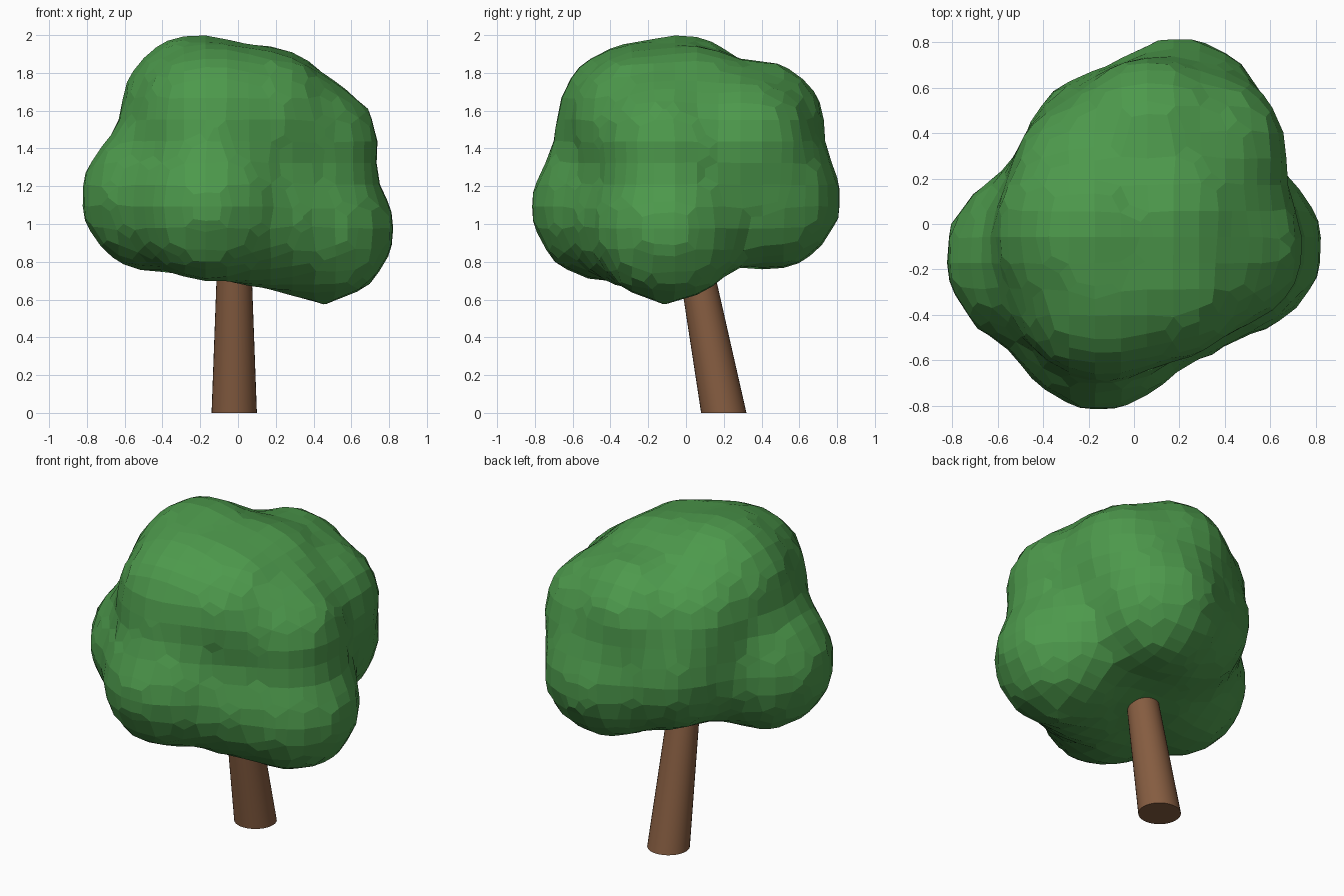
import bpy
import bmesh
from mathutils import Matrix, Vector

if "Cube" in bpy.data.objects:
    bpy.data.objects.remove(bpy.data.objects["Cube"], do_unlink=True)


def material(name, rgb):
    mat = bpy.data.materials.new(name)
    mat.use_nodes = True
    mat.diffuse_color = (*rgb, 1)
    mat.node_tree.nodes["Principled BSDF"].inputs["Base Color"].default_value = (*rgb, 1)
    return mat


def add_object(name, bm, mat):
    mesh = bpy.data.meshes.new(name)
    bm.to_mesh(mesh)
    bm.free()
    mesh.materials.append(mat)
    obj = bpy.data.objects.new(name, mesh)
    bpy.context.collection.objects.link(obj)
    return obj


leaf_green = material("leaf green", (0.074, 0.32, 0.072))
bark_brown = material("bark brown", (0.24, 0.11, 0.053))

# Trunk: tapered cylinder, sheared so it leans forward over a level base
HEIGHT, LEAN = 1.0, -0.19
bm = bmesh.new()
bmesh.ops.create_cone(bm, cap_ends=True, segments=32, radius1=0.12, radius2=0.083, depth=HEIGHT)
for v in bm.verts:
    v.co.z += HEIGHT / 2
    v.co += Vector((-0.02, 0.2 + LEAN * v.co.z, 0))
trunk = add_object("trunk", bm, bark_brown)
bpy.context.view_layer.objects.active = trunk
trunk.select_set(True)
bpy.ops.object.shade_smooth_by_angle()

# Crown: overlapping leaf clumps (x, y, z, radius) fused into one faceted shell
clumps = [
    (0.0, 0.0, 1.25, 0.52),      # core
    (0.44, -0.1, 0.97, 0.4),     # lower left
    (-0.15, -0.42, 1.09, 0.41),  # lower front
    (-0.43, -0.15, 1.14, 0.41),  # lower right
    (0.2, 0.43, 1.14, 0.4),      # lower back
    (0.16, -0.25, 1.02, 0.38),   # lower front left
    (-0.08, 0.27, 1.22, 0.43),   # lower back right
    (-0.21, -0.04, 1.6, 0.42),   # top
    (-0.13, -0.27, 1.54, 0.43),  # upper front
    (0.12, -0.22, 1.54, 0.4),    # upper front left
    (0.08, 0.38, 1.51, 0.37),    # upper back
    (0.31, 0.31, 1.42, 0.38),    # upper back left
    (0.38, -0.1, 1.4, 0.38),     # upper left
    (0.14, 0.03, 1.56, 0.4),     # top left
    (-0.2, 0.2, 1.5, 0.36),      # upper back right
]
bm = bmesh.new()
for x, y, z, radius in clumps:
    bmesh.ops.create_icosphere(bm, subdivisions=3, radius=radius,
                               matrix=Matrix.Translation((x, y, z)))
crown = add_object("crown", bm, leaf_green)
remesh = crown.modifiers.new("fuse", 'REMESH')
remesh.mode = 'VOXEL'
remesh.voxel_size = 0.115
remesh.use_smooth_shade = False
soften = crown.modifiers.new("soften", 'SMOOTH')
soften.factor = 0.4
soften.iterations = 1
